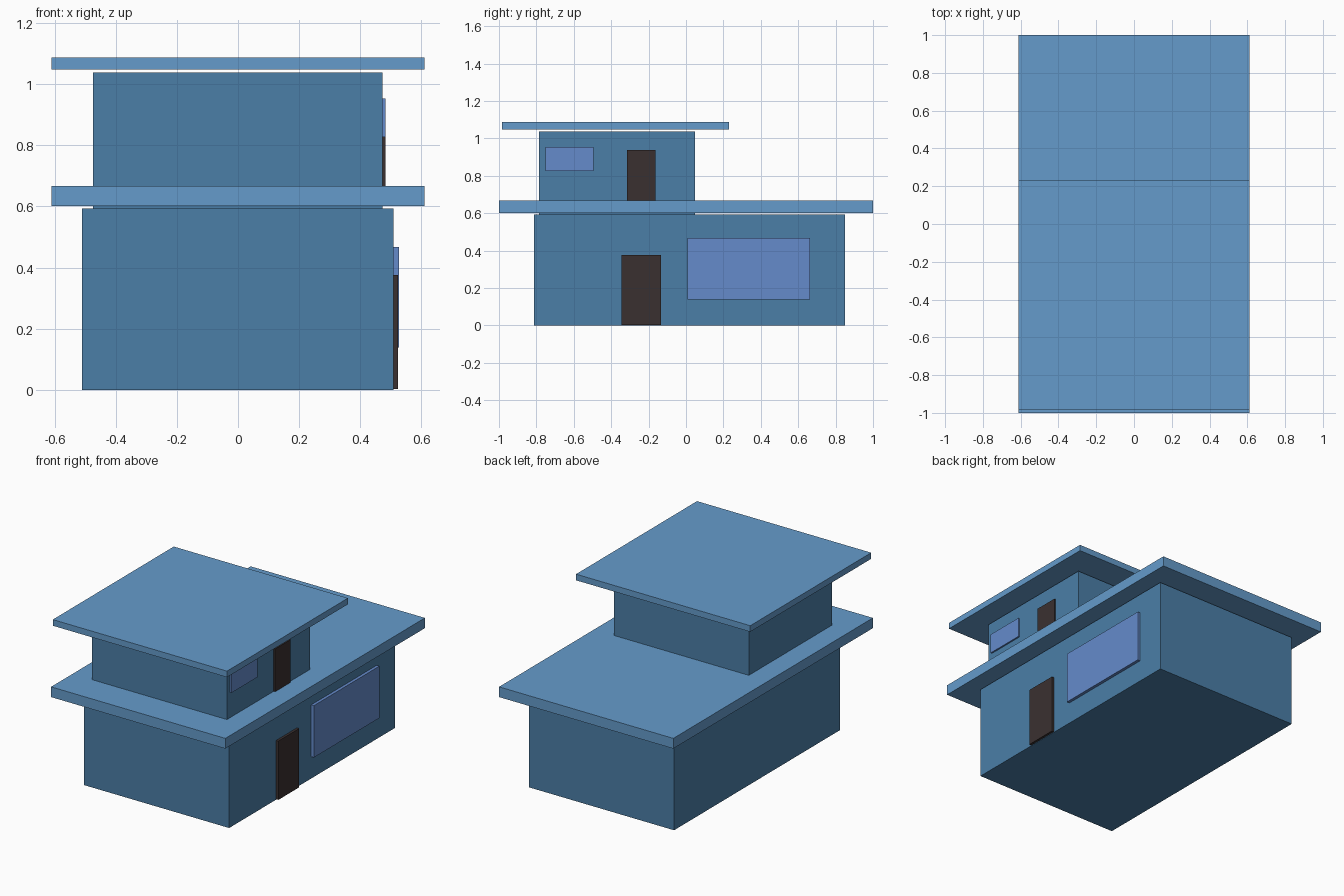
import bpy

if "Cube" in bpy.data.objects:
    bpy.data.objects.remove(bpy.data.objects["Cube"])


def material(name, rgb):
    m = bpy.data.materials.new(name)
    m.diffuse_color = (*rgb, 1)
    m.use_nodes = True
    m.node_tree.nodes["Principled BSDF"].inputs["Base Color"].default_value = m.diffuse_color
    return m


wall = material("wall_blue", (0.07, 0.21, 0.39))
roof = material("roof_blue", (0.13, 0.33, 0.60))
glass = material("window_blue", (0.13, 0.26, 0.60))
wood = material("door_brown", (0.042, 0.030, 0.030))


def box(name, x, y, z, mat):
    """Box spanning the (min, max) ranges on each axis."""
    spans = (x, y, z)
    bpy.ops.mesh.primitive_cube_add(size=1, location=[(a + b) / 2 for a, b in spans])
    ob = bpy.context.object
    ob.name = name
    ob.scale = [b - a for a, b in spans]
    bpy.ops.object.transform_apply(location=False, rotation=False, scale=True)
    ob.data.materials.append(mat)


# Storeys
box("lower_storey", (-0.511, 0.508), (-0.814, 0.849), (0, 0.593), wall)
box("upper_storey", (-0.475, 0.472), (-0.785, 0.049), (0.585, 1.038), wall)

# Overhanging roof slabs
box("lower_roof", (-0.611, 0.611), (-1, 1), (0.602, 0.667), roof)
box("upper_roof", (-0.611, 0.611), (-0.983, 0.229), (1.048, 1.087), roof)

# Doors and windows on the right wall
box("lower_door", (0.50, 0.524), (-0.344, -0.135), (0.003, 0.376), wood)
box("lower_window", (0.50, 0.527), (0.008, 0.663), (0.138, 0.467), glass)
box("upper_door", (0.465, 0.482), (-0.316, -0.162), (0.66, 0.938), wood)
box("upper_window", (0.465, 0.482), (-0.752, -0.494), (0.827, 0.953), glass)
